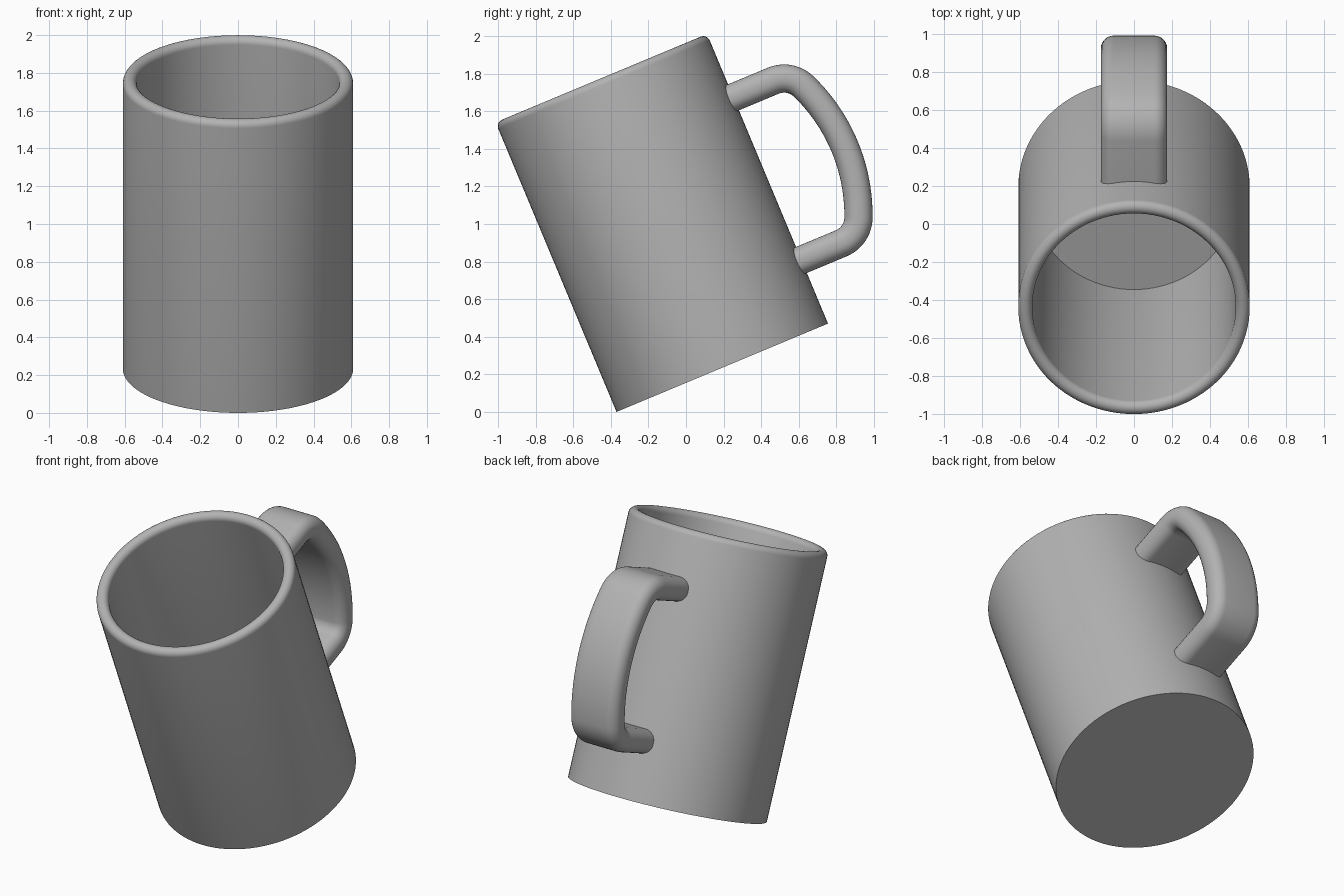
import bpy
import bmesh
from math import sin, cos, pi, radians, sqrt, atan2
from mathutils import Vector

cube = bpy.data.objects.get("Cube")
if cube:
    bpy.data.objects.remove(cube, do_unlink=True)

TILT = radians(22.67)
BASE = Vector((0, 0.193, 0.235))
RADIUS, WALL, HEIGHT, FLOOR = 0.61, 0.074, 1.67, 0.114

grey = bpy.data.materials.new("plain grey")
grey.use_nodes = True
grey.diffuse_color = (0.45, 0.45, 0.45, 1)
grey.node_tree.nodes["Principled BSDF"].inputs["Base Color"].default_value = grey.diffuse_color


def arc(cx, cy, r, start, end, steps):
    """Points on an arc as (x, y, angle)."""
    angles = [start + (end - start) * i / steps for i in range(steps + 1)]
    return [(cx + r * cos(a), cy + r * sin(a), a) for a in angles]


def loft(name, rings):
    """Skin a list of equal closed rings, cap both ends and tilt the part."""
    bm = bmesh.new()
    loops = [[bm.verts.new(p) for p in ring] for ring in rings]
    for a, b in zip(loops, loops[1:]):
        for i in range(len(a)):
            j = (i + 1) % len(a)
            bm.faces.new((a[i], a[j], b[j], b[i]))
    bm.faces.new(loops[0])
    bm.faces.new(loops[-1])
    bmesh.ops.recalc_face_normals(bm, faces=bm.faces)
    mesh = bpy.data.meshes.new(name)
    bm.to_mesh(mesh)
    bm.free()
    mesh.materials.append(grey)
    obj = bpy.data.objects.new(name, mesh)
    bpy.context.collection.objects.link(obj)
    obj.location = BASE
    obj.rotation_euler.x = TILT
    bpy.ops.object.select_all(action="DESELECT")
    obj.select_set(True)
    bpy.context.view_layer.objects.active = obj
    bpy.ops.object.shade_smooth_by_angle(angle=radians(35))
    return obj


# Mug body: outer wall, half-round rim, inner wall and floor
lip = WALL / 2
profile = [(RADIUS, 0)]
profile += [p[:2] for p in arc(RADIUS - lip, HEIGHT - lip, lip, 0, pi, 12)]
profile.append((RADIUS - WALL, FLOOR))
SIDES = 96
turns = [2 * pi * i / SIDES for i in range(SIDES)]
loft("mug_body", [[(r * cos(t), r * sin(t), z) for t in turns] for r, z in profile])

# Handle path: straight ends, tight bends and one broad bow
MID, HALF, BOW, BEND, CENTRE = 0.836, 0.469, 0.955, 0.15, 0.1
drop = HALF - BEND
reach = sqrt((BOW - BEND) ** 2 - drop ** 2)
meet = atan2(drop, reach)
path = [(0.56, MID + HALF, pi / 2)]
path += arc(CENTRE + reach, MID + drop, BEND, pi / 2, meet, 12)
path += arc(CENTRE, MID, BOW, meet, -meet, 20)[1:-1]
path += arc(CENTRE + reach, MID - drop, BEND, -meet, -pi / 2, 12)
path.append((0.56, MID - HALF, -pi / 2))

# Handle section: a wide strap with rounded edges
WIDE, THICK, EDGE = 0.175, 0.075, 0.068
section = []
for k, (sx, sy) in enumerate([(1, 1), (-1, 1), (-1, -1), (1, -1)]):
    section += arc(sx * (WIDE - EDGE), sy * (THICK - EDGE), EDGE,
                   k * pi / 2, (k + 1) * pi / 2, 7)
loft("handle", [[(x, u + n * cos(a), w + n * sin(a)) for x, n, _ in section]
                for u, w, a in path])
